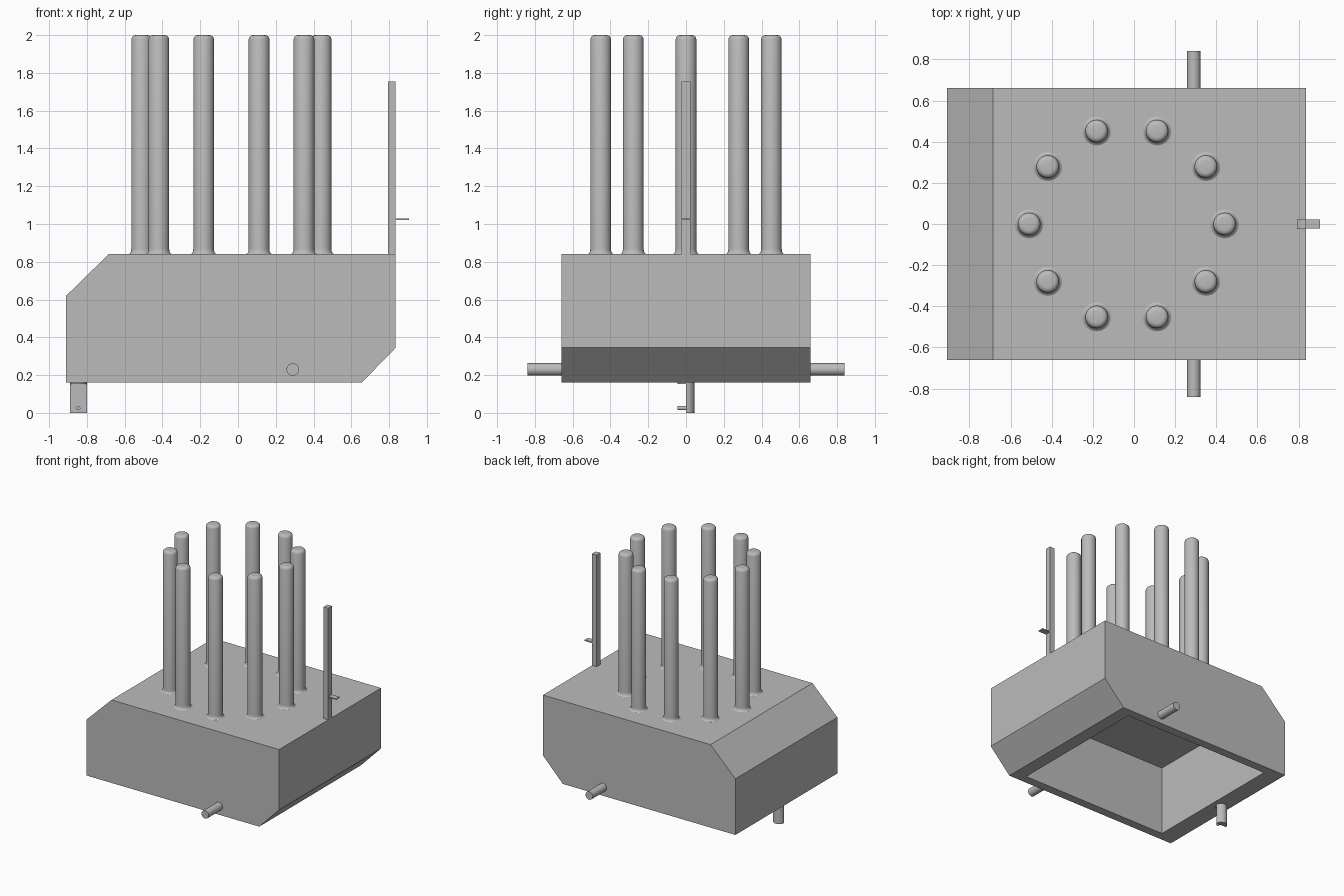
import bpy, bmesh
from math import cos, sin, pi, radians
from mathutils import Matrix, Vector

cube = bpy.data.objects.get("Cube")
if cube:
    bpy.data.objects.remove(cube)

GREY = (0.5, 0.5, 0.5, 1)
mat = bpy.data.materials.new("plain grey")
mat.use_nodes = True
mat.diffuse_color = GREY
mat.node_tree.nodes["Principled BSDF"].inputs["Base Color"].default_value = GREY


def finish(bm, name, smooth=False):
    bmesh.ops.recalc_face_normals(bm, faces=bm.faces)
    mesh = bpy.data.meshes.new(name)
    bm.to_mesh(mesh)
    bm.free()
    mesh.materials.append(mat)
    obj = bpy.data.objects.new(name, mesh)
    bpy.context.collection.objects.link(obj)
    if smooth:
        bpy.ops.object.select_all(action="DESELECT")
        obj.select_set(True)
        bpy.context.view_layer.objects.active = obj
        bpy.ops.object.shade_smooth_by_angle(angle=radians(40))
    return obj


def prism(points, offset):
    """Extrude a closed outline of 3D points along offset."""
    bm = bmesh.new()
    face = bm.faces.new([bm.verts.new(p) for p in points])
    new = bmesh.ops.extrude_face_region(bm, geom=[face], use_keep_orig=True)["geom"]
    verts = [v for v in new if isinstance(v, bmesh.types.BMVert)]
    bmesh.ops.translate(bm, verts=verts, vec=offset)
    bmesh.ops.recalc_face_normals(bm, faces=bm.faces)
    return bm


def box(name, low, high):
    (x0, y0, z0), (x1, y1, z1) = low, high
    outline = [(x0, y0, z0), (x1, y0, z0), (x1, y1, z0), (x0, y1, z0)]
    return finish(prism(outline, (0, 0, z1 - z0)), name)


def rod_y(name, x, z, radius, y0, y1):
    """Cylinder lying along y."""
    ring = [(x + radius * cos(i * pi / 12), y0, z + radius * sin(i * pi / 12))
            for i in range(24)]
    return finish(prism(ring, (0, y1 - y0, 0)), name, True)


# Body: chamfered side profile, hollowed from underneath
profile = [(-0.91, 0.16), (0.655, 0.16), (0.835, 0.345),
           (0.835, 0.84), (-0.685, 0.84), (-0.91, 0.62)]
bm = prism([(x, -0.66, z) for x, z in profile], (0, 1.32, 0))
bottom = min(bm.faces, key=lambda f: f.calc_center_median().z)
bmesh.ops.inset_individual(bm, faces=[bottom], thickness=0.1)
for v in bottom.verts:
    v.co.x = -0.765 if v.co.x < 0 else 0.55
ceiling = bmesh.ops.extrude_discrete_faces(bm, faces=[bottom])["faces"][0]
bmesh.ops.translate(bm, verts=ceiling.verts, vec=(0, 0, 0.56))
bmesh.ops.remove_doubles(bm, verts=bm.verts, dist=0.0001)
finish(bm, "body")

# Ring of ten posts with flared feet and rounded tops
post_profile = [(0.07, 0.84), (0.061, 0.845), (0.056, 0.855), (0.055, 0.87),
                (0.055, 1.978), (0.051, 1.99), (0.041, 1.998), (0.03, 2.0), (0, 2.0)]
for i in range(10):
    angle = i * pi / 5
    bm = bmesh.new()
    verts = [bm.verts.new((r, 0, z)) for r, z in post_profile]
    edges = [bm.edges.new(pair) for pair in zip(verts, verts[1:])]
    bmesh.ops.spin(bm, geom=verts + edges, cent=(0, 0, 0), axis=(0, 0, 1),
                   angle=2 * pi, steps=32, use_merge=True)
    bmesh.ops.remove_doubles(bm, verts=bm.verts, dist=0.0001)
    centre = Vector((-0.035 + 0.475 * cos(angle), 0.475 * sin(angle), 0))
    bmesh.ops.transform(bm, verts=bm.verts, matrix=Matrix.Translation(centre))
    finish(bm, f"post_{i + 1}", True)

# Upright bar with its small tab
box("upright_bar", (0.793, -0.024, 0.83), (0.835, 0.024, 1.755))
box("bar_tab", (0.83, -0.023, 1.022), (0.905, 0.023, 1.03))

# Side pegs, front and back
for name, side in (("front_peg", -1), ("back_peg", 1)):
    rod_y(name, 0.29, 0.23, 0.033, side * 0.64, side * 0.84)

# Half-round foot below the left end, with a top disc and a small pin
half = [(-0.845 + 0.045 * cos(i * pi / 12), 0.045 * sin(i * pi / 12), 0)
        for i in range(13)]
finish(prism(half, (0, 0, 0.165)), "foot", True)
other_half = [(x, -y, 0.152) for x, y, z in half]
finish(prism(other_half, (0, 0, 0.012)), "foot_disc", True)
rod_y("foot_pin", -0.845, 0.025, 0.011, -0.045, 0.01)
